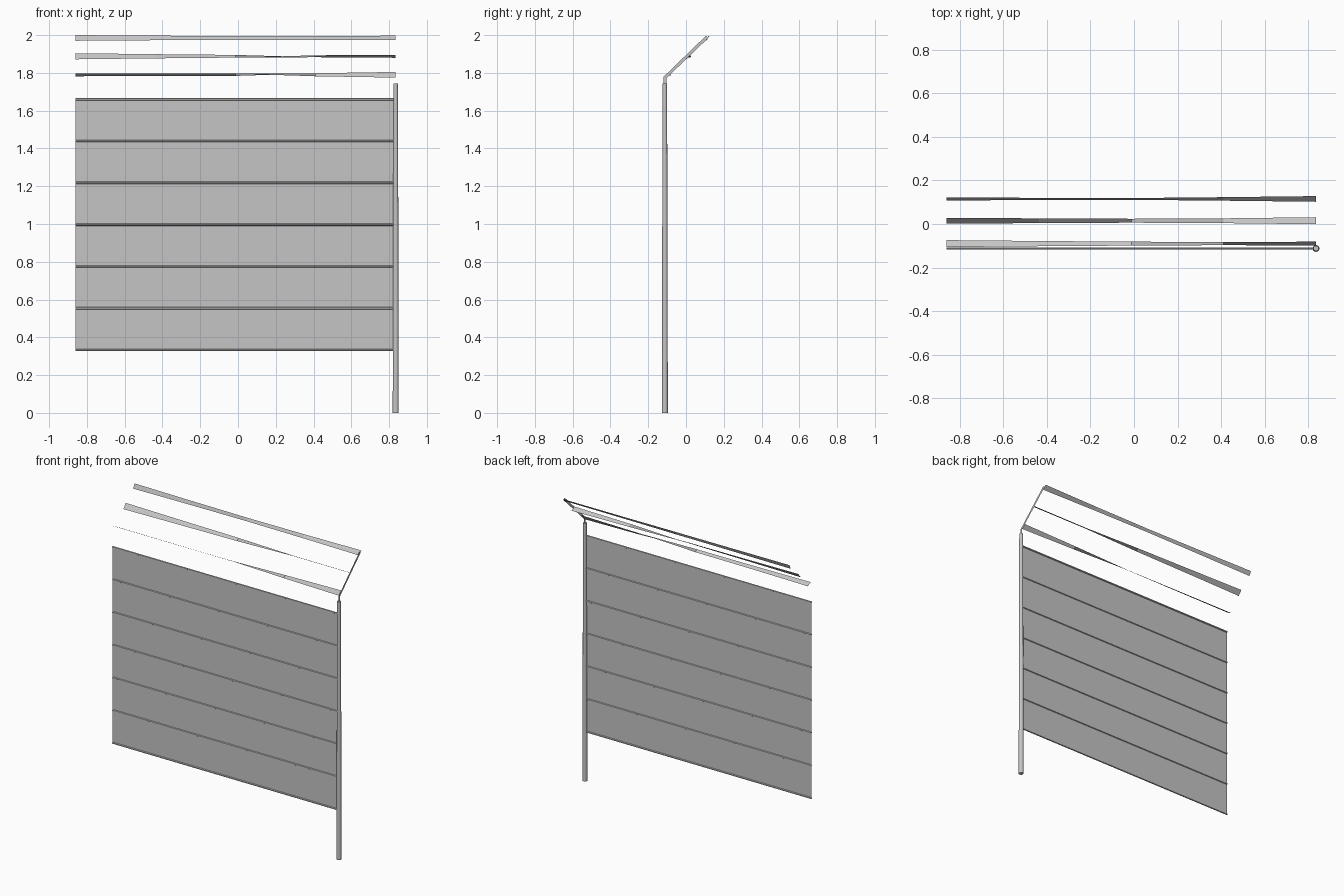
import bpy, math
from mathutils import Vector

cube = bpy.data.objects.get("Cube")
if cube:
    bpy.data.objects.remove(cube, do_unlink=True)

LEFT_END, RIGHT_END = -0.86, 0.835
POST_Y = -0.112


def material(name, value):
    mat = bpy.data.materials.new(name)
    mat.use_nodes = True
    color = (value, value, value, 1)
    mat.diffuse_color = color
    mat.node_tree.nodes["Principled BSDF"].inputs["Base Color"].default_value = color
    return mat


steel = material("galvanised grey", 0.56)


def mesh_object(name, verts, faces):
    mesh = bpy.data.meshes.new(name)
    mesh.from_pydata(verts, [], faces)
    mesh.materials.append(steel)
    obj = bpy.data.objects.new(name, mesh)
    bpy.context.collection.objects.link(obj)
    return obj


def strip(name, side_a, side_b):
    # Quad strip between two matching rows of points
    n = len(side_a)
    faces = [(i, i + 1, n + i + 1, n + i) for i in range(n - 1)]
    return mesh_object(name, side_a + side_b, faces)


def rod(name, start, end, r1, r2, sides):
    start, end = Vector(start), Vector(end)
    axis = end - start
    bpy.ops.mesh.primitive_cone_add(vertices=sides, radius1=r1, radius2=r2,
                                    depth=axis.length, location=(start + end) / 2,
                                    rotation=axis.to_track_quat('Z', 'Y').to_euler())
    obj = bpy.context.object
    obj.name = name
    obj.data.materials.append(steel)
    return obj


# Tapered round post
rod("post", (RIGHT_END, POST_Y, 0), (RIGHT_END, POST_Y, 1.745), 0.016, 0.012, 12)
bpy.ops.object.shade_smooth_by_angle(angle=math.radians(40))

# Flat bent bracket leaning backwards from the post top
lower = [(-0.104, 1.73), (-0.104, 1.772), (0.118, 1.985)]
upper = [(-0.120, 1.73), (-0.120, 1.778), (0.106, 1.997)]
strip("bracket_arm", [(RIGHT_END, y, z) for y, z in lower],
      [(RIGHT_END, y, z) for y, z in upper])

# Infill sheet
strip("fence_sheet", [(LEFT_END, POST_Y, 0.33), (LEFT_END, POST_Y, 1.66)],
      [(RIGHT_END, POST_Y, 0.33), (RIGHT_END, POST_Y, 1.66)])

# Horizontal line wires
for i in range(7):
    z = 0.333 + i * 0.2212
    rod(f"line_wire_{i + 1}", (LEFT_END, POST_Y, z), (RIGHT_END, POST_Y, z),
        0.006, 0.006, 6)

# Twisted top ribbons: centre, then half extents in y and z along the length
ribbons = {
    "top_ribbon": ((0.115, 1.985), [(.007, .015), (.005, .012), (.004, .010), (.008, .010), (.013, .012)]),
    "middle_ribbon": ((0.015, 1.888), [(.013, .016), (.011, .011), (.009, .007), (.011, -.005), (.016, -.008)]),
    "bottom_ribbon": ((-0.09, 1.79), [(.016, -.008), (.012, -.006), (.009, -.006), (.007, .008), (.009, .015)]),
}
for name, ((y, z), twists) in ribbons.items():
    xs = [LEFT_END + (RIGHT_END - LEFT_END) * i / (len(twists) - 1) for i in range(len(twists))]
    strip(name, [(x, y - dy, z - dz) for x, (dy, dz) in zip(xs, twists)],
          [(x, y + dy, z + dz) for x, (dy, dz) in zip(xs, twists)])
